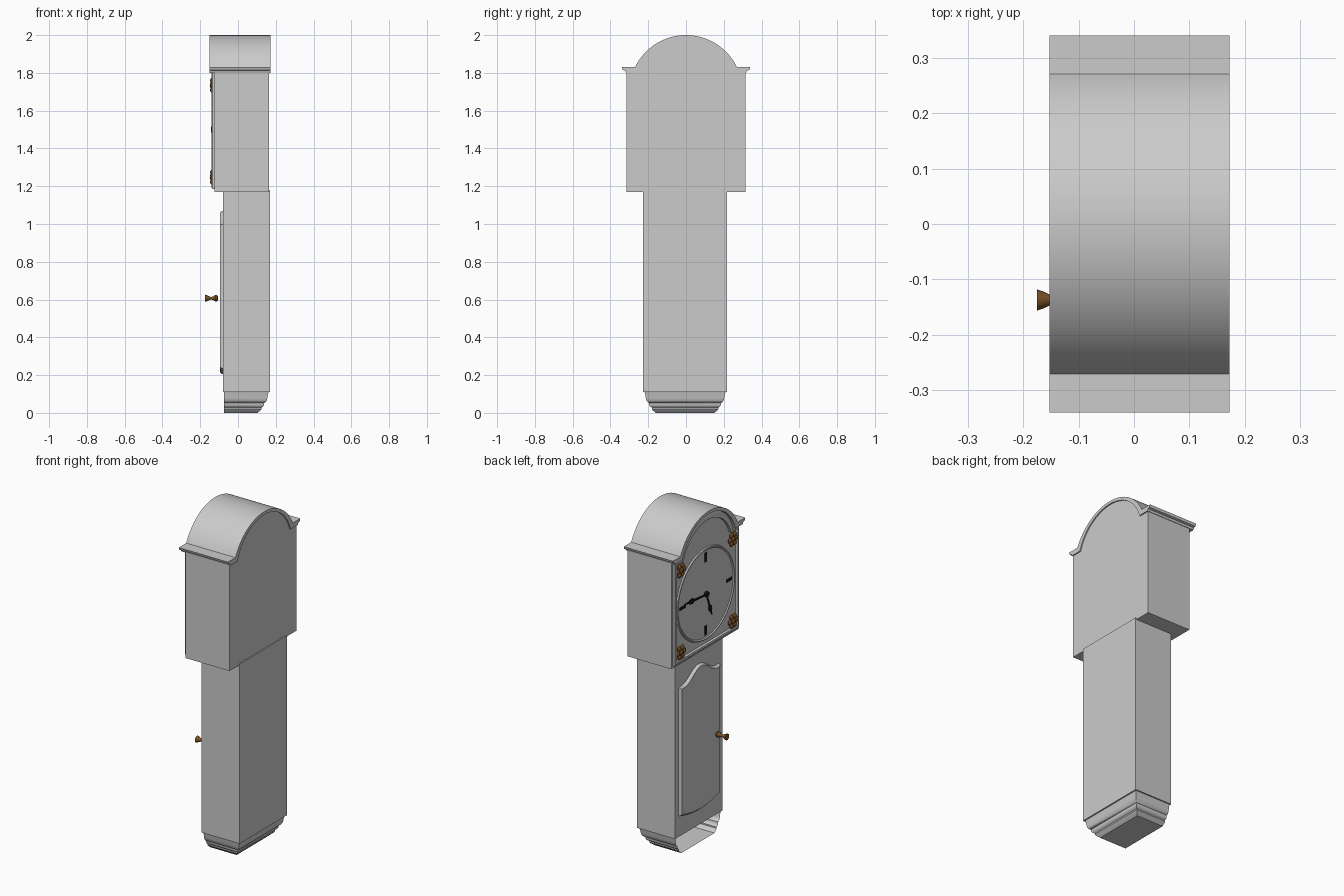
import bpy, bmesh, math
from math import sin, cos, pi
from mathutils import Matrix, Vector

cube = bpy.data.objects.get("Cube")
if cube:
    bpy.data.objects.remove(cube)


def material(name, rgb):
    m = bpy.data.materials.new(name)
    m.use_nodes = True
    m.diffuse_color = (*rgb, 1)
    m.node_tree.nodes["Principled BSDF"].inputs["Base Color"].default_value = (*rgb, 1)
    return m


GREY = material("pale grey", (0.6, 0.6, 0.6))
BRASS = material("dark brass", (0.19, 0.085, 0.02))
BLACK = material("black", (0.008, 0.008, 0.008))


def finish(name, bm, mat):
    bmesh.ops.recalc_face_normals(bm, faces=bm.faces)
    mesh = bpy.data.meshes.new(name)
    bm.to_mesh(mesh)
    bm.free()
    mesh.materials.append(mat)
    ob = bpy.data.objects.new(name, mesh)
    bpy.context.collection.objects.link(ob)
    bpy.ops.object.select_all(action='DESELECT')
    ob.select_set(True)
    bpy.context.view_layer.objects.active = ob
    bpy.ops.object.shade_smooth_by_angle(angle=math.radians(35))
    return ob


def loft(name, sections, mat, frame=False):
    """Join (x, [(y, z), ...]) sections; cap the ends, or close the loop as a frame."""
    bm = bmesh.new()
    rings = [[bm.verts.new((x, y, z)) for y, z in pts] for x, pts in sections]
    pairs = list(zip(rings, rings[1:]))
    if frame:
        pairs.append((rings[-1], rings[0]))
    else:
        bm.faces.new(rings[0])
        bm.faces.new(rings[-1])
    for a, b in pairs:
        for i in range(len(a)):
            j = (i + 1) % len(a)
            bm.faces.new((a[i], a[j], b[j], b[i]))
    return finish(name, bm, mat)


def prism(name, pts, x0, x1, mat):
    return loft(name, [(x0, pts), (x1, pts)], mat)


def box(name, x, y, z, mat):
    pts = [(y[0], z[0]), (y[1], z[0]), (y[1], z[1]), (y[0], z[1])]
    return prism(name, pts, x[0], x[1], mat)


def arc(half, base, rise, n=32):
    """Circular arc from +half to -half, standing on height base."""
    r = (half * half + rise * rise) / (2 * rise)
    a = math.asin(half / r)
    return [(r * sin(a - 2 * a * i / n), base + rise - r + r * cos(a - 2 * a * i / n))
            for i in range(n + 1)]


def arched(half, bottom, shoulder, arch_half, rise):
    return ([(-half, bottom), (half, bottom), (half, shoulder)]
            + arc(arch_half, shoulder, rise) + [(-half, shoulder)])


def circle(r, z=1.5, n=64):
    return [(r * cos(2 * pi * i / n), z + r * sin(2 * pi * i / n)) for i in range(n)]


# Trunk and hood bodies
MID = -0.005
box("trunk", (-0.08, 0.17), (MID - 0.222, MID + 0.222), (0.11, 1.18), GREY)
prism("hood", arched(0.315, 1.17, 1.81, 0.25, 0.172), -0.125, 0.165, GREY)

# Cornice: barrel roof band with moulded shoulders
side = [(0.318, 1.80), (0.322, 1.812), (0.335, 1.815), (0.34, 1.83)]
mirrored = [(-y, z) for y, z in reversed(side)]
inner = arc(0.25, 1.80, 0.182)
prism("cornice", side + arc(0.27, 1.83, 0.17) + mirrored + inner[::-1],
      -0.152, 0.172, GREY)

# Stepped door frame around the dial
outer = arched(0.305, 1.185, 1.80, 0.25, 0.18)
middle = arched(0.298, 1.192, 1.793, 0.238, 0.172)
opening = arched(0.287, 1.205, 1.782, 0.225, 0.16)
loft("hood_door_frame", [(-0.125, outer), (-0.134, outer), (-0.141, middle),
                         (-0.141, opening), (-0.125, opening)], GREY, frame=True)

# Dial, its raised rim and hour marks
prism("dial", circle(0.262), -0.129, -0.125, GREY)
loft("dial_rim", [(-0.125, circle(0.272)), (-0.133, circle(0.270)),
                  (-0.135, circle(0.264)), (-0.129, circle(0.258))], GREY, frame=True)


def pointer(name, outline, angle, x0, x1):
    """Flat plate from half-profile (along, width), turned clockwise from twelve."""
    full = outline + [(l, -w) for l, w in reversed(outline)]
    pts = [(-l * sin(angle) + w * cos(angle), 1.5 + l * cos(angle) + w * sin(angle))
           for l, w in full]
    return prism(name, pts, x0, x1, BLACK)


for i, hour in enumerate(("twelve", "three", "six", "nine")):
    pointer("mark_" + hour, [(0.19, 0.009), (0.245, 0.009)], i * pi / 2, -0.132, -0.129)

# Spade-shaped hands and pivot
hand = [(-0.02, 0.004), (0.55, 0.006), (0.65, 0.016), (0.75, 0.014), (0.85, 0.006), (1, 0.002)]
for name, length, angle, x in (("hour_hand", 0.15, 160, -0.137), ("minute_hand", 0.21, 275, -0.141)):
    pointer(name, [(l * length, w) for l, w in hand], math.radians(angle), x, x + 0.003)
prism("hand_pivot", circle(0.016, n=16), -0.144, -0.129, BLACK)

# Corner rosettes with petals
for row, z in (("lower", 1.247), ("upper", 1.735)):
    for col, y in (("left", 0.245), ("right", -0.245)):
        bm = bmesh.new()
        for k in range(7):
            a = k * pi / 3
            off = Vector((0, cos(a), sin(a))) * (0.029 if k < 6 else 0)
            size = 0.015 if k < 6 else 0.018
            place = Matrix.Translation(Vector((-0.138, y, z)) + off)
            squash = Matrix.Diagonal((0.65, 1, 1, 1))
            bmesh.ops.create_uvsphere(bm, u_segments=12, v_segments=8, radius=size,
                                      matrix=place @ squash)
        finish(f"rosette_{row}_{col}", bm, BRASS)


# Trunk door with an ogee top, bowed foot and bevelled edge
def door_outline(inset, n=20):
    half = 0.19 - inset
    top, foot = [], []
    for i in range(n + 1):
        t = 1 - 2 * i / n
        s = max(0, 1 - abs(t) / 0.85)
        top.append((MID + half * t, 1.0 - inset + 0.07 * sin(s * pi / 2) ** 2))
        foot.append((MID - half * t, 0.235 + inset - 0.03 * (1 - t * t)))
    return foot + top


loft("trunk_door", [(-0.08, door_outline(0)), (-0.088, door_outline(0.002)),
                    (-0.096, door_outline(0.01))], GREY)

# Turned knob
profile = [(-0.107, 0.012), (-0.112, 0.018), (-0.12, 0.018), (-0.13, 0.010), (-0.142, 0.007),
           (-0.152, 0.010), (-0.165, 0.016), (-0.175, 0.019)]
loft("door_knob", [(x, [(y - 0.137, z) for y, z in circle(r, 0.607, 24)])
                   for x, r in profile], BRASS)

# Moulded foot around three sides, open at the dial side
levels = [(0.11, 0.008), (0.095, 0.012), (0.08, 0.014), (0.065, 0.018), (0.055, 0.026),
          (0.053, 0.032), (0.042, 0.032), (0.033, 0.038), (0.028, 0.046), (0.02, 0.046),
          (0.012, 0.052), (0.005, 0.062), (0, 0.066)]
bm = bmesh.new()
rows = []
for z, d in levels:
    h, back = 0.222 - d, 0.17 - d
    rows.append([bm.verts.new(p) for p in ((-0.075, MID - h, z), (back, MID - h, z),
                                           (back, MID + h, z), (-0.075, MID + h, z))])
for a, b in zip(rows, rows[1:]):
    for i in range(3):
        bm.faces.new((a[i], b[i], b[i + 1], a[i + 1]))
bm.faces.new(rows[-1])
finish("foot_moulding", bm, GREY)
